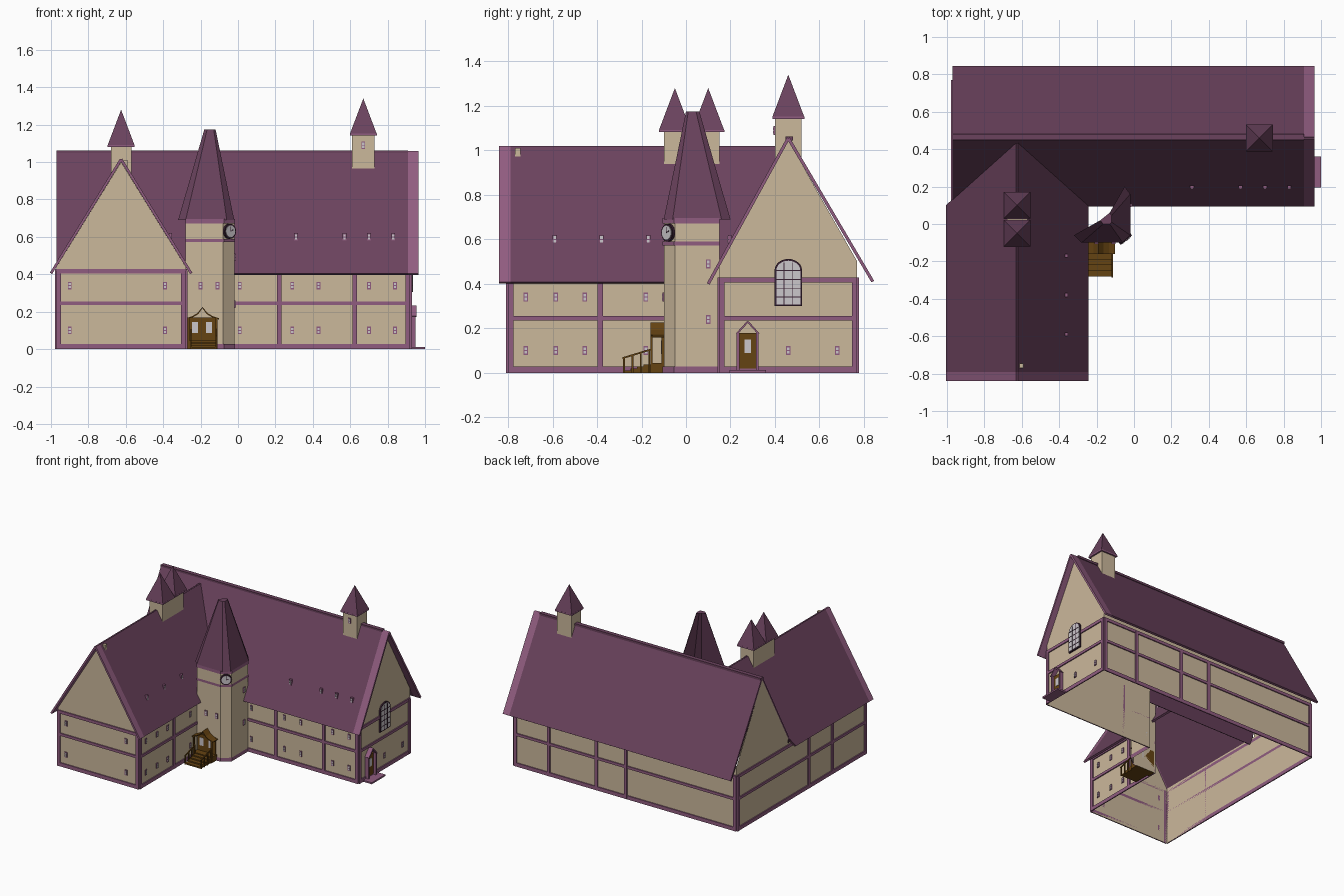
import bpy, math
from mathutils import Vector

if "Cube" in bpy.data.objects:
    bpy.data.objects.remove(bpy.data.objects["Cube"])


def material(name, *rgb):
    m = bpy.data.materials.new(name)
    m.use_nodes = True
    m.diffuse_color = (*rgb, 1)
    m.node_tree.nodes["Principled BSDF"].inputs["Base Color"].default_value = (*rgb, 1)
    return m


WALL = material("cream_plaster", .6, .48, .33)
ROOF = material("plum_roof", .145, .055, .11)
TIMBER = material("mauve_timber", .28, .108, .215)
WOOD = material("brown_wood", .13, .056, .006)
GLASS = material("pale_glass", .6, .57, .6)
DARK = material("dark_plum", .04, .015, .032)


def mesh(name, verts, faces, mat, thick=0):
    me = bpy.data.meshes.new(name)
    me.from_pydata(verts, [], faces)
    me.materials.append(mat)
    ob = bpy.data.objects.new(name, me)
    bpy.context.collection.objects.link(ob)
    if thick:
        s = ob.modifiers.new("thickness", "SOLIDIFY")
        s.thickness = thick
        s.offset = 0
    return ob


def panel(name, verts, mat, thick=0):
    return mesh(name, verts, [range(len(verts))], mat, thick)


def prism(name, outline, push, mat):
    """Solid made by pushing a flat outline along a vector."""
    n = len(outline)
    a = [Vector(p) for p in outline]
    faces = [list(range(n))[::-1], list(range(n, 2 * n))]
    faces += [(i, (i + 1) % n, (i + 1) % n + n, i + n) for i in range(n)]
    return mesh(name, a + [p + Vector(push) for p in a], faces, mat)


def box(name, x0, x1, y0, y1, z0, z1, mat):
    return prism(name, [(x0, y0, z0), (x1, y0, z0), (x1, y1, z0), (x0, y1, z0)], (0, 0, z1 - z0), mat)


def plate(name, side, at, a0, a1, z0, z1, mat, depth=.008):
    """Thin board on a wall; side is the wall's outward axis."""
    out = at + depth * (1 if side[0] == "+" else -1)
    lo, hi = min(at, out), max(at, out)
    if side[1] == "x":
        return box(name, lo, hi, a0, a1, z0, z1, mat)
    return box(name, a0, a1, lo, hi, z0, z1, mat)


def window(side, at, a, z, depth=.006):
    plate("window_frame", side, at, a - .01, a + .01, z - .02, z + .02, TIMBER, depth)
    for k in (-1, 1):
        plate("window_pane", side, at, a - .006, a + .006, z + k * .008 - .006, z + k * .008 + .006,
              GLASS, depth + .002)


def framing(side, at, a0, a1, posts):
    for z0, z1 in ((0, .028), (.235, .255), (.405, .428)):
        plate("wall_beam", side, at, a0, a1, z0, z1, TIMBER)
    for p in posts:
        plate("wall_post", side, at, p - .012, p + .012, 0, .42, TIMBER, .009)


# Building dimensions
W, E, S, N = -.97, .92, -.80, .77
FRONT, COURT = .15, -.28
MID_Y, MID_X = .46, -.625

# Wall shells, open underneath
for x, n in ((E, "east_gable"), (W, "west_gable")):
    panel(n, [(x, FRONT, 0), (x, N, 0), (x, N, .5), (x, MID_Y, 1.045), (x, FRONT, .48)], WALL)
panel("wing_gable", [(W, S, 0), (COURT, S, 0), (COURT, S, .44), (MID_X, S, 1.0), (W, S, .44)], WALL)
panel("back_wall", [(W, N, 0), (E, N, 0), (E, N, .5), (W, N, .5)], WALL)
panel("main_front_wall", [(-.02, FRONT, 0), (E, FRONT, 0), (E, FRONT, .48), (-.02, FRONT, .48)], WALL)
panel("wing_west_wall", [(W, S, 0), (W, FRONT, 0), (W, FRONT, .44), (W, S, .44)], WALL)
panel("wing_court_wall", [(COURT, S, 0), (COURT, -.1, 0), (COURT, -.1, .44), (COURT, S, .44)], WALL)

# Half-timber framing
framing("-y", S, W, COURT, (W + .012, COURT - .012))
framing("-y", FRONT, -.02, E, (.22, .625, E - .012))
framing("+y", N, W, E, (W + .012, -.03, .22, .625, E - .012))
framing("+x", E, FRONT, N, (FRONT + .012, N - .012))
framing("+x", COURT, S, -.1, (S + .012, -.385))
framing("-x", W, S, N, (S + .012, -.385, -.1, N - .012))

# Roofs with lighter verge strips
for y, z in ((.10, .40), (.84, .41)):
    for x0, x1, m in ((W, .91, ROOF), (.91, .965, TIMBER)):
        panel("main_roof_slope", [(x0, y, z), (x1, y, z), (x1, MID_Y, 1.055), (x0, MID_Y, 1.055)], m, .014)
for x in (-1.0, -.25):
    for y0, ye, yr, m in ((-.79, .10, .44, ROOF), (-.84, -.79, -.79, TIMBER)):
        panel("wing_roof_slope", [(x, y0, .405), (x, ye, .405), (MID_X, yr, 1.015), (MID_X, y0, 1.015)], m, .014)
box("ridge_cap", W, .91, MID_Y - .012, MID_Y + .02, 1.045, 1.062, ROOF)
box("small_chimney", -.612, -.59, -.77, -.745, .95, 1.01, WALL)


# Roof turrets
def spire(x, y, z0, z1, r=.072):
    base = [(x - r, y - r, z0), (x + r, y - r, z0), (x + r, y + r, z0), (x - r, y + r, z0)]
    mesh("turret_spire", base + [(x, y, z1)],
         [(3, 2, 1, 0)] + [(i, (i + 1) % 4, 4) for i in range(4)], ROOF)
    box("turret_eave", x - r, x + r, y - r, y + r, z0 - .008, z0 + .002, TIMBER)


box("twin_turret_body", -.68, -.57, -.1, .15, .90, 1.09, WALL)
spire(MID_X, -.05, 1.09, 1.28)
spire(MID_X, .1, 1.09, 1.28)
box("single_turret_body", .61, .73, .40, .52, .965, 1.15, WALL)
spire(.67, MID_Y, 1.15, 1.34)
window("-y", .40, .67, 1.09)

# Corner stair tower, open towards the buildings
plan = [(COURT, -.1), (-.08, -.1), (-.02, -.05), (-.02, FRONT)]


def tower_strip(name, z0, z1, mat, grow=1):
    pts = [(COURT + (x - COURT) * grow, FRONT + (y - FRONT) * grow) for x, y in plan]
    n = len(pts)
    mesh(name, [(x, y, z) for z in (z0, z1) for x, y in pts],
         [(i, i + 1, i + 1 + n, i + n) for i in range(n - 1)], mat)


tower_strip("tower_wall", 0, .69, WALL)
for z0, z1 in ((0, .028), (.572, .59), (.672, .695)):
    tower_strip("tower_band", z0, z1, TIMBER, 1.02)
eave = [(-.32, -.06), (-.28, -.1), (-.06, -.1), (-.02, -.06), (-.02, .16), (-.05, .2)]
crown = [(-.18, .02), (-.165, 0), (-.13, 0), (-.12, .01), (-.12, .045), (-.13, .06)]
mesh("tower_roof", [(x, y, .69) for x, y in eave] + [(x, y, 1.175) for x, y in crown],
     [(i, i + 1, i + 7, i + 6) for i in range(5)] + [range(6, 12)], ROOF)

# Clock on the chamfered tower corner
out = Vector((.64, -.77, 0)).normalized()
side = Vector((-out.y, out.x, 0))
centre = Vector((-.05, -.075, .63))


def disc(name, r, d0, d1, mat):
    ring = [centre + out * d0 + r * (side * math.cos(a) + Vector((0, 0, math.sin(a))))
            for a in [math.tau * i / 20 for i in range(20)]]
    prism(name, ring, out * (d1 - d0), mat)


disc("clock_rim", .04, -.005, .014, DARK)
disc("clock_face", .032, .01, .017, GLASS)
for tip in (side * .018 + Vector((0, 0, .008)), Vector((0, 0, .026))):
    w = out.cross(tip).normalized() * .002
    c = centre + out * .016
    prism("clock_hand", [c - w, c + w, c + tip + w, c + tip - w], out * .003, DARK)

# Small windows
for z in (.10, .34):
    for x in (.01, .29, .43, .70, .84):
        window("-y", FRONT, x, z)
    for x in (-.90, -.39):
        window("-y", S, x, z)
    for y in (-.72, -.585, -.455, -.18):
        window("+x", COURT, y, z)
for x in (-.2, -.11):
    window("-y", -.1, x, .34)
for z in (.24, .49):
    window("+x", -.02, .1, z)
for y in (.46, .68):
    window("+x", E, y, .10)

# Roof lights
for x in (.31, .57, .70, .83):
    window("-y", .205, x, .60, .016)
for y in (-.59, -.38, -.17):
    window("+x", -.37, y, .60, .016)


# Arched gable window
def arch(name, r, z0, z1, depth, mat):
    pts = [(E, MID_Y - r, z0), (E, MID_Y + r, z0)]
    pts += [(E, MID_Y + r * math.cos(a), z1 - .05 + (r - .01) * math.sin(a))
            for a in [math.pi * i / 12 for i in range(13)]]
    prism(name, pts, (depth, 0, 0), mat)


arch("arched_window_frame", .062, .30, .51, .010, DARK)
arch("arched_window_glass", .054, .308, .51, .013, GLASS)
for y in (-.02, .02):
    plate("arched_window_mullion", "+x", E, MID_Y + y - .002, MID_Y + y + .002, .305, .495, DARK, .015)
for z in (.34, .38, .42, .46):
    plate("arched_window_bar", "+x", E, MID_Y - .055, MID_Y + .055, z - .002, z + .002, DARK, .015)

# East door with little porch
plate("east_door", "+x", E, .235, .32, .02, .18, WOOD, .012)
plate("east_door_glass", "+x", E, .262, .293, .09, .15, GLASS, .015)
for y in (.228, .315):
    box("east_door_jamb", E, .95, y, y + .012, .01, .18, TIMBER)
for y in (.228, .327):
    panel("east_porch_roof", [(E, y, .175), (.955, y, .175), (.955, .278, .23), (E, .278, .23)], TIMBER, .008)
box("east_step", E, 1.0, .195, .36, 0, .012, TIMBER)

# Front porch: platform, doors, canopy, stairs and railings
box("porch_platform", -.27, -.11, -.16, -.1, 0, .045, WOOD)
plate("porch_doors", "-y", -.1, -.265, -.115, .045, .17, WOOD, .01)
for x in (-.23, -.155):
    plate("porch_door_glass", "-y", -.1, x - .016, x + .016, .085, .145, GLASS, .013)
for x in (-.27, -.12):
    box("porch_post", x, x + .01, -.16, -.15, .045, .17, WOOD)
curve = [(-.278, .162), (-.245, .172), (-.215, .19), (-.19, .222), (-.165, .19), (-.135, .172), (-.102, .162)]
mesh("porch_canopy", [(x, y, z) for y in (-.16, -.1) for x, z in curve],
     [(i, i + 1, i + 8, i + 7) for i in range(6)], WOOD, .007)
for i in range(4):
    y = -.16 - .03 * i
    box("porch_stair", -.255, -.12, y - .03, y, 0, .038 - .009 * i, WOOD)
for x in (-.255, -.12):
    prism("stair_rail", [(x, -.16, .10), (x, -.285, .062), (x, -.285, .07), (x, -.16, .108)], (.007, 0, 0), WOOD)
    for i in range(4):
        y = -.165 - .038 * i
        box("rail_post", x, x + .007, y - .004, y + .004, 0, .1 - .011 * i, WOOD)
